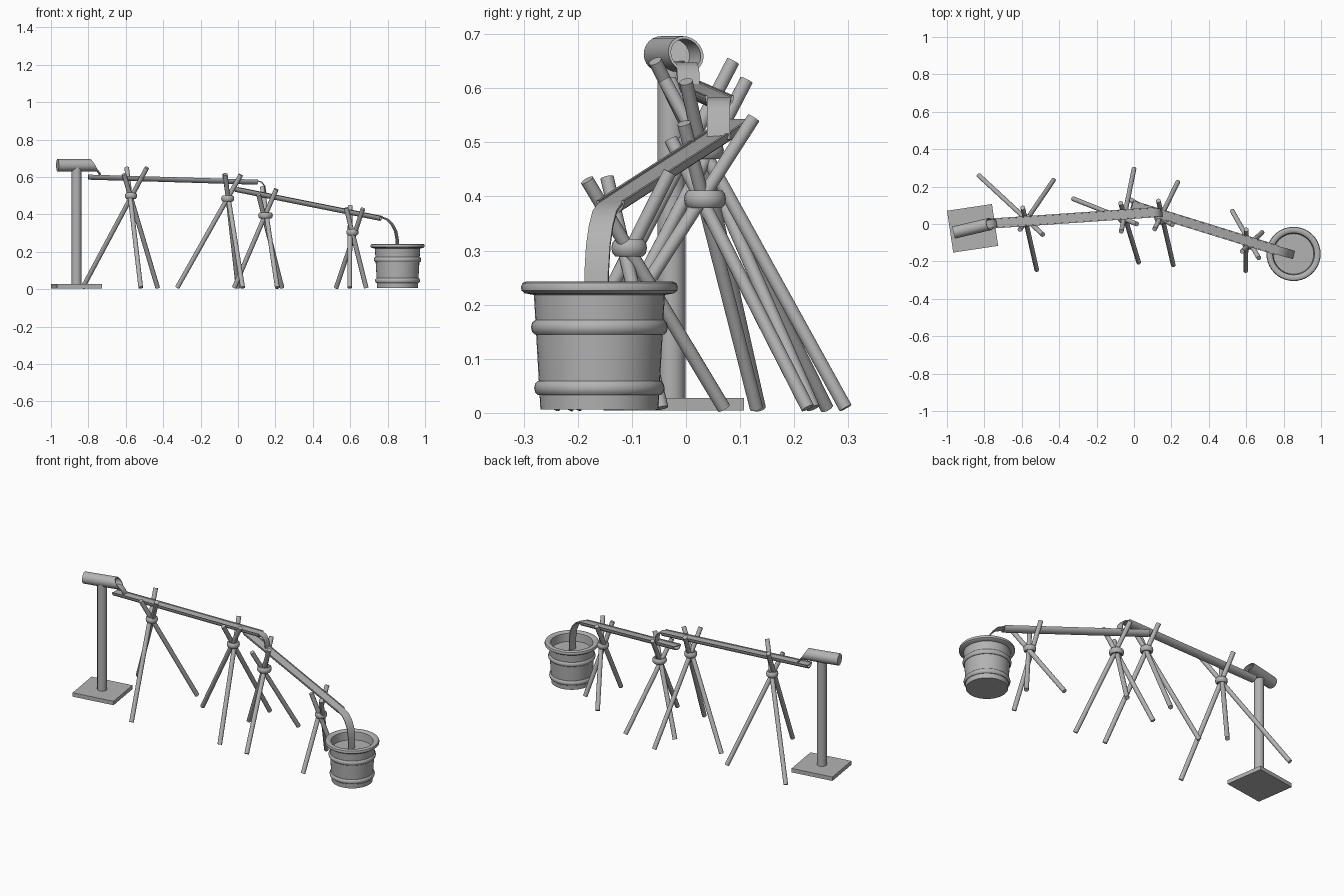
import bpy, bmesh
from math import sin, cos, pi, radians
from mathutils import Vector, Matrix

old = bpy.data.objects.get("Cube")
if old:
    bpy.data.objects.remove(old, do_unlink=True)

mat = bpy.data.materials.new("plain grey")
mat.use_nodes = True
GREY = (0.45, 0.45, 0.45, 1)
mat.diffuse_color = GREY
mat.node_tree.nodes["Principled BSDF"].inputs["Base Color"].default_value = GREY
parts = []


def finish(name, bm, matrix=None):
    if matrix:
        bm.transform(matrix)
    bmesh.ops.recalc_face_normals(bm, faces=bm.faces)
    mesh = bpy.data.meshes.new(name)
    bm.to_mesh(mesh)
    bm.free()
    mesh.materials.append(mat)
    obj = bpy.data.objects.new(name, mesh)
    bpy.context.collection.objects.link(obj)
    parts.append(obj)
    return obj


def along(a, b):
    """Frame at a with local z toward b and local y upward."""
    a, b = Vector(a), Vector(b)
    return Matrix.Translation(a) @ (b - a).to_track_quat('Z', 'Y').to_matrix().to_4x4()


def bridge(bm, rings, close=False):
    pairs = list(zip(rings, rings[1:])) + ([(rings[-1], rings[0])] if close else [])
    for low, high in pairs:
        n = len(low)
        for i in range(n):
            bm.faces.new((low[i], low[(i + 1) % n], high[(i + 1) % n], high[i]))


def lathe(name, profile, matrix, sides=32, closed=False, slant=None):
    """Spin (radius, height) points about local z; slant skews the far end."""
    bm = bmesh.new()
    rings = []
    for r, z in profile:
        ring = []
        for i in range(sides):
            t = 2 * pi * i / sides
            x, y = r * cos(t), r * sin(t)
            ring.append(bm.verts.new((x, y, z - (slant * y if slant and z > 0.1 else 0))))
        rings.append(ring)
    bridge(bm, rings, closed)
    if not closed:
        bm.faces.new(rings[0])
        bm.faces.new(rings[-1])
    return finish(name, bm, matrix)


def rod(name, a, b, r, sides=16):
    length = (Vector(b) - Vector(a)).length
    return lathe(name, [(r, 0), (r, length)], along(a, b), sides)


def hoop(name, centre, r, thick, half, sides=32):
    """Rounded band around a vertical axis."""
    prof = [(r + thick * cos(2 * pi * i / 10), half * sin(2 * pi * i / 10)) for i in range(10)]
    return lathe(name, prof, Matrix.Translation(centre), sides, closed=True)


def trough(name, a, b, outer=0.027, inner=0.022):
    """Split cane: a half pipe open upward."""
    bm = bmesh.new()
    angles = [pi + pi * i / 12 for i in range(13)]
    arc = [(outer * cos(t), outer * sin(t)) for t in angles]
    arc += [(inner * cos(t), inner * sin(t)) for t in reversed(angles)]
    length = (Vector(b) - Vector(a)).length
    rings = [[bm.verts.new((x, y, z)) for x, y in arc] for z in (0, length)]
    bridge(bm, rings)
    for ring in rings:
        bm.faces.new(ring)
    return finish(name, bm, along(a, b))


def ribbon(name, pts, width, thick=0.005):
    """Flat stream of water following a path."""
    pts = [Vector(p) for p in pts]
    run = pts[-1] - pts[0]
    side = Vector((-run.y, run.x, 0)).normalized() * width / 2
    bm = bmesh.new()
    rings = []
    for i, p in enumerate(pts):
        tangent = pts[min(i + 1, len(pts) - 1)] - pts[max(i - 1, 0)]
        up = tangent.cross(side).normalized() * thick / 2
        rings.append([bm.verts.new(p + o) for o in (side + up, side - up, -side - up, up - side)])
    bridge(bm, rings)
    bm.faces.new(rings[0])
    bm.faces.new(rings[-1])
    return finish(name, bm)


# Stand: slab, post and slant-cut spout
bm = bmesh.new()
bmesh.ops.create_cube(bm, size=1)
finish("base_slab", bm, Matrix.Translation((-0.863, -0.023, 0.016)) @ Matrix.Rotation(radians(8.5), 4, 'Z')
       @ Matrix.Diagonal((0.243, 0.226, 0.023, 1)))
rod("post", (-0.863, -0.027, 0.02), (-0.863, -0.027, 0.65), 0.026, 24)
lathe("spout", [(0.033, 0), (0.033, 0.2), (0.028, 0.2), (0.028, 0.11)],
      along((-0.965, -0.046, 0.663), (-0.77, 0, 0.663)), 24, slant=0.6)

# Troughs
A0, A1 = (-0.80, 0, 0.613), (0.105, 0.062, 0.586)
B0, B1 = (-0.01, 0.10, 0.547), (0.765, -0.14, 0.392)
trough("upper_trough", A0, A1)
trough("lower_trough", B0, B1)

# Flowing water
drop = Vector((0, 0, -0.006))
ribbon("spout_water", [(-0.84, -0.017, 0.645), (-0.775, -0.001, 0.645), (-0.755, 0.003, 0.638),
                       (-0.742, 0.004, 0.622), (-0.735, 0.004, 0.602)], 0.042)
ribbon("upper_water", [Vector(A0) + drop, Vector(A1) + drop, (0.127, 0.06, 0.572),
                       (0.142, 0.06, 0.553), (0.15, 0.06, 0.505)], 0.043)
ribbon("lower_water", [Vector(B0) + drop, Vector(B1) + drop, (0.80, -0.15, 0.372), (0.825, -0.157, 0.345),
                       (0.843, -0.162, 0.31), (0.852, -0.165, 0.26), (0.853, -0.166, 0.18)], 0.046)

# Tripods: lashing centre, band size, then (foot, top) of each pole
FOOT = 0.009
tripods = {
    "first": ((-0.572, 0.018, 0.50), 0.022, [
        ((-0.83, 0.26), (-0.487, -0.057, 0.65)),
        ((-0.52, -0.245), (-0.595, 0.087, 0.65)),
        ((-0.43, 0.235), (-0.61, -0.03, 0.615))]),
    "second": ((-0.055, 0.035, 0.485), 0.024, [
        ((-0.325, 0.135), (0.015, 0, 0.612)),
        ((0, 0.295), (-0.068, -0.04, 0.615)),
        ((0.025, -0.205), (-0.072, 0.112, 0.615))]),
    "third": ((0.147, 0.035, 0.395), 0.028, [
        ((-0.02, 0.13), (0.205, -0.004, 0.535)),
        ((0.21, -0.22), (0.13, 0.125, 0.545)),
        ((0.235, 0.225), (0.11, -0.028, 0.505))]),
    "fourth": ((0.612, -0.105, 0.305), 0.022, [
        ((0.525, 0.07), (0.668, -0.183, 0.43)),
        ((0.597, -0.25), (0.60, -0.03, 0.445)),
        ((0.685, -0.045), (0.578, -0.146, 0.435))]),
}
for label, (knot, size, poles) in tripods.items():
    hoop(label + "_lashing", knot, size, 0.011, 0.017, 20)
    for i, (foot, top) in enumerate(poles):
        rod(f"{label}_pole_{i + 1}", (*foot, FOOT), top, 0.0125)

# Bucket with rolled rim, hoops and standing water
CX, CY = 0.853, -0.16
lathe("bucket", [(0.109, 0.006), (0.121, 0.218), (0.138, 0.221), (0.144, 0.226), (0.145, 0.233),
                 (0.142, 0.24), (0.135, 0.243), (0.122, 0.243), (0.112, 0.236), (0.108, 0.19)],
      Matrix.Translation((CX, CY, 0)), 40)
hoop("upper_hoop", (CX, CY, 0.158), 0.116, 0.0105, 0.014, 40)
hoop("lower_hoop", (CX, CY, 0.046), 0.11, 0.0105, 0.014, 40)

# Smooth round surfaces, keep cut edges crisp
bpy.ops.object.select_all(action='DESELECT')
for obj in parts:
    obj.select_set(True)
bpy.context.view_layer.objects.active = parts[0]
bpy.ops.object.shade_smooth_by_angle(angle=radians(40))
